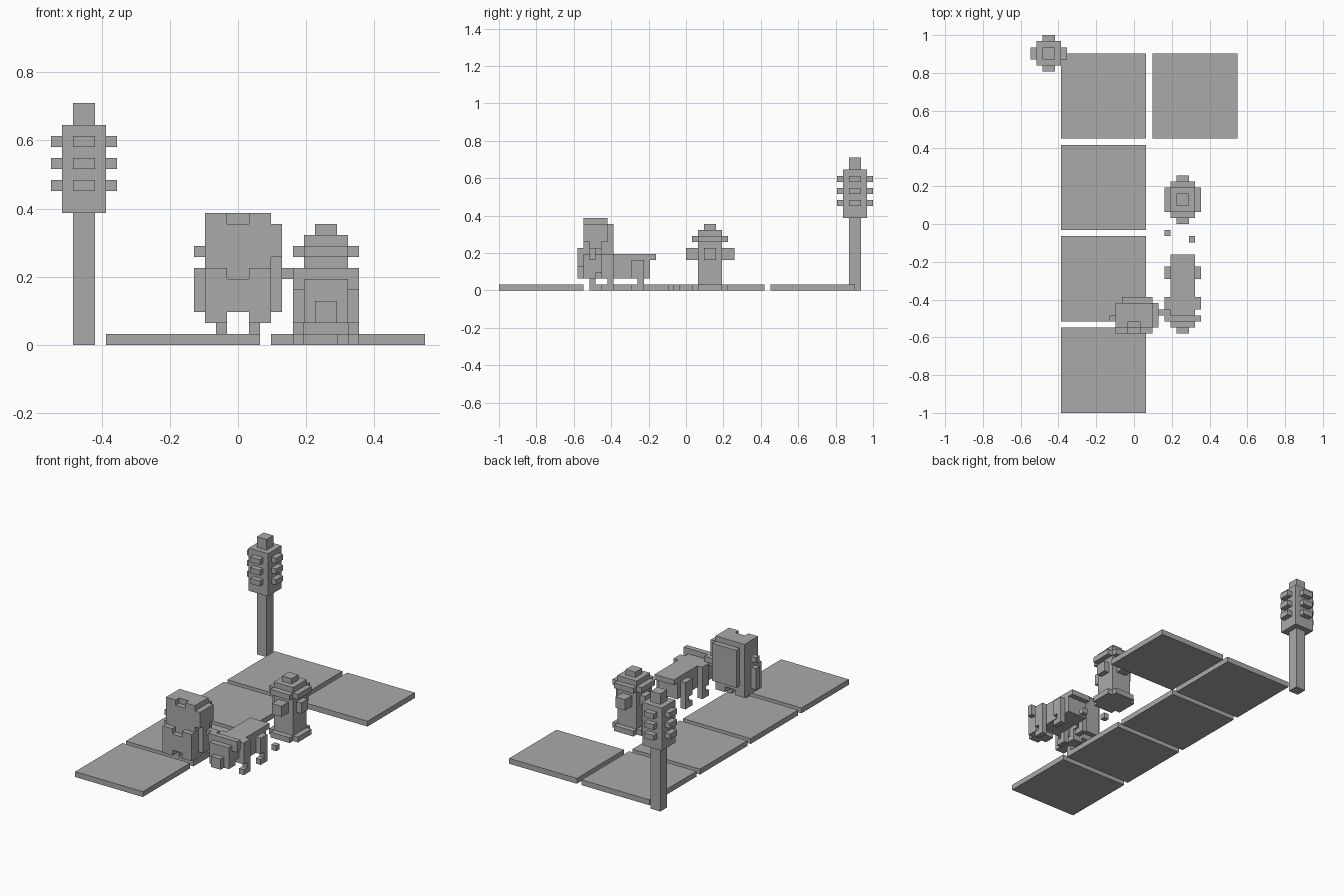
import bpy, bmesh
from mathutils import Vector

if "Cube" in bpy.data.objects:
    bpy.data.objects.remove(bpy.data.objects["Cube"])

U = 2 / 62                      # one block
ORIGIN = Vector((17, 31, 0))    # block grid position of the centre

grey = bpy.data.materials.new("plain grey")
grey.use_nodes = True
grey.diffuse_color = (0.4, 0.4, 0.4, 1)
grey.node_tree.nodes["Principled BSDF"].inputs["Base Color"].default_value = (0.4, 0.4, 0.4, 1)


def blocks(name, *ranges):
    """One object from boxes given as (x0, x1, y0, y1, z0, z1) in blocks."""
    bm = bmesh.new()
    for x0, x1, y0, y1, z0, z1 in ranges:
        low, high = Vector((x0, y0, z0)), Vector((x1, y1, z1))
        verts = bmesh.ops.create_cube(bm, size=1)["verts"]
        for v in verts:
            v.co = ((low + high) / 2 + v.co * (high - low) - ORIGIN) * U
    mesh = bpy.data.meshes.new(name)
    bm.to_mesh(mesh)
    bm.free()
    mesh.materials.append(grey)
    obj = bpy.data.objects.new(name, mesh)
    bpy.context.collection.objects.link(obj)
    return obj


def tower(name, cx, cy, hx, hy, z0, z1):
    """Box centred on a vertical axis."""
    return blocks(name, (cx - hx, cx + hx, cy - hy, cy + hy, z0, z1))


# Pavement slabs
for i in range(4):
    blocks("pavement_slab", (5, 19, 15 * i, 15 * i + 14, 0, 1))
blocks("corner_slab", (20, 34, 45, 59, 0, 1))

# Traffic light
tower("light_pole", 3, 59, 1, 1, 0, 12)
tower("light_housing", 3, 59, 2, 2, 12, 20)
tower("light_cap", 3, 59, 1, 1, 20, 22)
for z in (14, 16, 18):
    tower("side_visors", 3, 59, 3, 1, z, z + 1)
    tower("front_back_visors", 3, 59, 1, 3, z, z + 1)

# Hydrant
tower("hydrant_body", 25, 35, 2, 2, 0, 8)
for name, z in (("hydrant_base", 0), ("hydrant_rim", 8)):
    tower(name, 25, 35, 3, 2, z, z + 1)
    tower(name, 25, 35, 2, 3, z, z + 1)
tower("hydrant_dome", 25, 35, 2, 2, 9, 10)
tower("hydrant_knob", 25, 35, 1, 1, 10, 11)
tower("hydrant_side_outlets", 25, 35, 3, 1, 5, 7)
tower("hydrant_front_outlets", 25, 35, 1, 4, 5, 7)

# Small ground pieces
blocks("ground_cubes", (22, 23, 29, 30, 0, 1), (26, 27, 28, 29, 0, 1))

# Dog
blocks("dog_body", (23, 27, 17, 25, 2, 6))
blocks("dog_tail", (23, 27, 25, 26, 5, 6))
blocks("dog_neck", (23, 27, 16, 17, 3, 6))
blocks("dog_head", (23, 27, 14, 16, 2, 6))
blocks("dog_snout", (24, 26, 13, 14, 2, 4))
blocks("dog_brow", (23, 27, 15, 16, 6, 7))
for x in (22, 27):
    blocks("dog_ear", (x, x + 1, 15, 16, 5, 7))
    for y, top in ((17, 6), (22, 5)):
        blocks("dog_leg", (x, x + 1, y, y + 2, 2, top),
               (x, x + 1, y + 1, y + 2, 1, 2), (x, x + 1, y, y + 2, 0, 1))

# Person
blocks("head", (14, 20, 14, 18, 6, 11))
blocks("hair_top", (14, 20, 15, 18, 11, 12))
blocks("hair_side", (20, 21, 14, 18, 8, 11))
blocks("hair_back", (15, 20, 18, 19, 4, 11))
blocks("ear", (13, 14, 15, 16, 8, 9))
blocks("torso", (14, 20, 14, 18, 3, 6))
blocks("shirt_front", (14, 20, 13, 14, 3, 6))
for x in (14, 18):
    blocks("fringe", (x, x + 2, 14, 15, 11, 12))
    blocks("collar", (x, x + 2, 13, 14, 6, 7))
    blocks("trouser_leg", (x, x + 2, 13, 18, 2, 3))
for x in (15, 18):
    blocks("foot", (x, x + 1, 15, 16, 1, 2))
blocks("right_arm", (13, 14, 15, 16, 3, 7))
blocks("left_arm", (20, 21, 15, 17, 3, 8))
blocks("leash", (21, 23, 16, 17, 6, 7))
